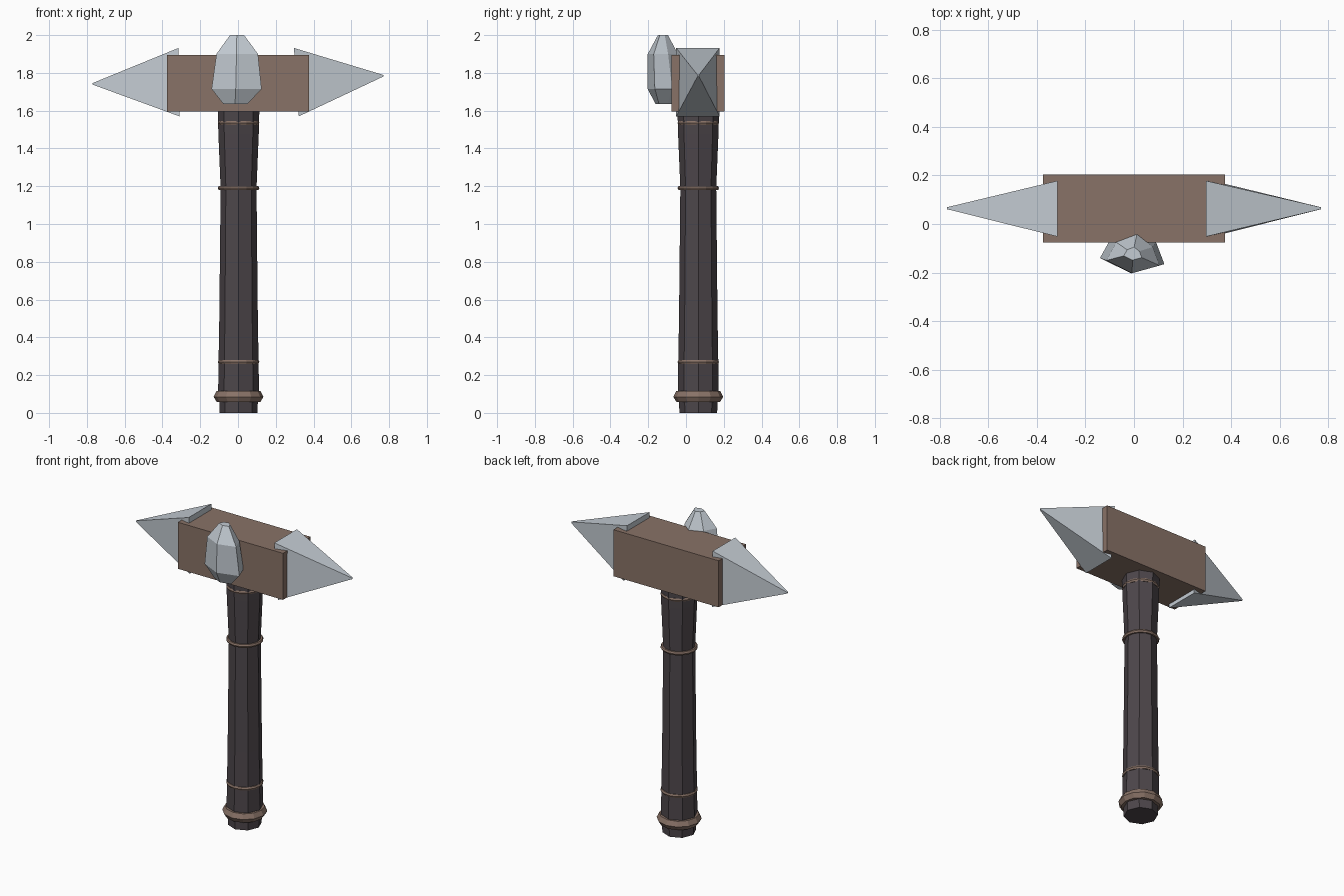
import bpy, bmesh, math

if "Cube" in bpy.data.objects:
    bpy.data.objects.remove(bpy.data.objects["Cube"])

CY = 0.065  # handle axis in y


def material(name, rgb):
    m = bpy.data.materials.new(name)
    m.diffuse_color = (*rgb, 1)
    m.use_nodes = True
    m.node_tree.nodes["Principled BSDF"].inputs["Base Color"].default_value = m.diffuse_color
    return m


WOOD = material("dark_wood", (0.075, 0.062, 0.07))
LEATHER = material("leather", (0.25, 0.17, 0.135))
STEEL = material("steel", (0.55, 0.6, 0.65))


def finish(bm, name, mat):
    bmesh.ops.recalc_face_normals(bm, faces=bm.faces)
    me = bpy.data.meshes.new(name)
    bm.to_mesh(me)
    bm.free()
    me.materials.append(mat)
    ob = bpy.data.objects.new(name, me)
    bpy.context.collection.objects.link(ob)
    return ob


def loft(name, rings, mat, closed=False):
    """Skin a list of point rings; cap the ends or join last to first."""
    bm = bmesh.new()
    vs = [[bm.verts.new(p) for p in r] for r in rings]
    n = len(rings[0])
    for k in range(len(vs) if closed else len(vs) - 1):
        a, b = vs[k], vs[(k + 1) % len(vs)]
        for i in range(n):
            j = (i + 1) % n
            bm.faces.new((a[i], a[j], b[j], b[i]))
    if not closed:
        bm.faces.new(vs[0])
        bm.faces.new(vs[-1])
    return finish(bm, name, mat)


def circle(r, z, n, x=0.003):
    return [(x + r * math.cos(2 * math.pi * i / n),
             CY + r * math.sin(2 * math.pi * i / n), z) for i in range(n)]


# Octagonal handle, slightly waisted
loft("handle", [circle(r, z, 8) for r, z in
     [(0.1, 0), (0.102, 0.06), (0.108, 0.12), (0.106, 0.27), (0.102, 0.5),
      (0.095, 1.19), (0.107, 1.48), (0.11, 1.6), (0.11, 1.66)]], WOOD)

# Thin wrapped bands
for i, (z, r) in enumerate([(0.27, 0.1), (1.19, 0.1), (1.535, 0.1)]):
    sec = [(r + 0.01 * math.cos(a), z + 0.012 * math.sin(a))
           for a in (k * math.pi / 3 for k in range(6))]
    loft(f"band_{i + 1}", [circle(q, h, 16) for q, h in sec], LEATHER, True)

# Thick pommel collar
loft("pommel_collar", [circle(r, z, 12) for r, z in
     [(0.09, 0.057), (0.115, 0.057), (0.132, 0.085), (0.117, 0.115), (0.09, 0.115)]],
     LEATHER, True)

# Head block
bm = bmesh.new()
bmesh.ops.create_cube(bm, size=1)
for v in bm.verts:
    v.co = (v.co.x * 0.75, v.co.y * 0.28 + 0.063, v.co.z * 0.3 + 1.745)
finish(bm, "head_block", LEATHER)


# Four-sided spikes with bases sunk into the block
def spike(name, top_x, bottom_x, tip_x, tip_z):
    base = [(top_x, -0.052, 1.932), (top_x, 0.178, 1.932),
            (bottom_x, 0.178, 1.57), (bottom_x, -0.052, 1.57)]
    t = 0.004
    tip = [(tip_x, CY + dy, tip_z + dz) for dy, dz in
           [(-t, t), (t, t), (t, -t), (-t, -t)]]
    loft(name, [base, tip], STEEL)


spike("right_spike", 0.296, 0.322, 0.77, 1.785)
spike("left_spike", -0.315, -0.31, -0.77, 1.742)

# Irregular six-sided gem on the front face
OUTLINE = [(-0.012, -0.085), (0.125, -0.047), (0.09, 0.045),
           (0.012, 0.107), (-0.09, 0.068), (-0.14, -0.022)]
loft("front_gem", [[(ox + s * x, oy + s * y, z) for x, y in OUTLINE]
     for s, ox, oy, z in [(0.48, -0.01, -0.12, 1.635), (1.0, 0, -0.118, 1.715),
                          (0.83, 0.002, -0.132, 1.9), (0.28, -0.003, -0.125, 2.0)]], STEEL)
